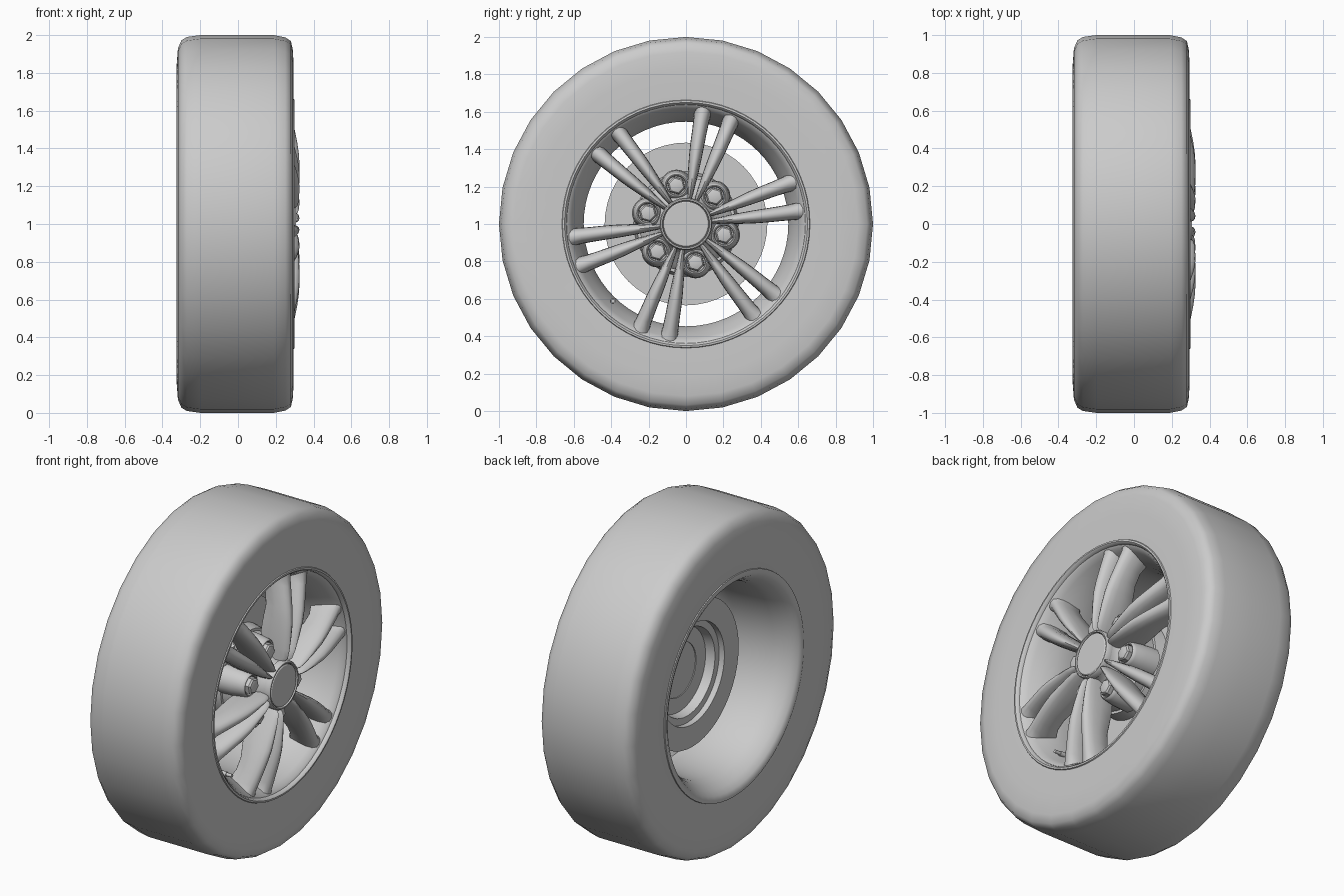
import bpy, bmesh
from math import pi, cos, sin, radians

AXLE_Z = 1.0


def finish(name, bm, angle=40):
    bmesh.ops.recalc_face_normals(bm, faces=bm.faces[:])
    me = bpy.data.meshes.new(name)
    bm.to_mesh(me)
    bm.free()
    ob = bpy.data.objects.new(name, me)
    bpy.context.collection.objects.link(ob)
    bpy.ops.object.select_all(action='DESELECT')
    ob.select_set(True)
    bpy.context.view_layer.objects.active = ob
    bpy.ops.object.shade_smooth_by_angle(angle=radians(angle))
    return ob


def lathe(name, profile, n, closed=False, centre=(0, 0), angle=40, turn=0):
    """Turn an (x, radius) profile about an axis parallel to x; radius 0 is a pole."""
    bm = bmesh.new()
    cy, cz = centre
    rings = []
    for x, r in profile:
        if r == 0:
            rings.append([bm.verts.new((x, cy, AXLE_Z + cz))] * n)
        else:
            rings.append([bm.verts.new((x, cy + r * cos(2 * pi * i / n + turn),
                                        AXLE_Z + cz + r * sin(2 * pi * i / n + turn)))
                          for i in range(n)])
    pairs = list(zip(rings, rings[1:]))
    if closed:
        pairs.append((rings[-1], rings[0]))
    for a, b in pairs:
        for i in range(n):
            j = (i + 1) % n
            quad = list(dict.fromkeys((a[i], a[j], b[j], b[i])))
            bm.faces.new(quad)
    return finish(name, bm, angle)


def polar(r, deg):
    return r * cos(radians(deg)), r * sin(radians(deg))


# tyre: flat tread, rounded shoulders, flat sidewalls
lathe("tyre", [(-0.315, 0.655), (-0.325, 0.72), (-0.325, 0.84), (-0.318, 0.93),
               (-0.30, 0.972), (-0.27, 0.99), (-0.20, 1.0), (0.0, 1.0), (0.19, 1.0),
               (0.25, 0.988), (0.28, 0.968), (0.291, 0.92), (0.295, 0.82),
               (0.292, 0.655)], 32, closed=True, angle=60)

# rim: rolled lips at both ends joined by a barrel, dished at the front
lathe("rim", [(-0.30, 0.665), (-0.322, 0.66), (-0.324, 0.645), (-0.312, 0.62),
              (-0.28, 0.597), (-0.24, 0.575), (-0.19, 0.56), (-0.05, 0.548),
              (0.06, 0.547), (0.13, 0.56), (0.19, 0.583), (0.24, 0.608),
              (0.27, 0.626), (0.277, 0.638), (0.292, 0.642), (0.299, 0.65),
              (0.298, 0.66), (0.285, 0.667), (0.26, 0.655), (0.10, 0.585),
              (-0.05, 0.566), (-0.18, 0.578), (-0.27, 0.64)],
      64, closed=True)

# brake disc with a raised hat
lathe("brake_disc", [(-0.045, 0.30), (-0.045, 0.435), (0.0, 0.435), (0.0, 0.28),
                     (0.07, 0.265), (0.07, 0.16), (0.045, 0.16), (0.045, 0.25),
                     (-0.01, 0.26), (-0.01, 0.30)], 48, closed=True, angle=30)

# hub body, cap surround and centre cap
lathe("hub", [(0.05, 0), (0.05, 0.25), (0.13, 0.25), (0.17, 0.215), (0.20, 0.16),
              (0.25, 0.135), (0.285, 0.135), (0.285, 0)], 48, angle=35)
lathe("cap_ring", [(0.27, 0.125), (0.27, 0.14), (0.30, 0.14), (0.308, 0.134),
                   (0.308, 0.127), (0.30, 0.123)], 48, closed=True)
lathe("centre_cap", [(0.27, 0), (0.27, 0.121), (0.302, 0.121), (0.306, 0.115), (0.306, 0)],
      48, angle=30)

# lug bosses and hex nuts between the spoke pairs
for k in range(6):
    a = 44 + 60 * k
    c = polar(0.212, a)
    lathe(f"lug_boss_{k}", [(0.06, 0.085), (0.15, 0.08), (0.21, 0.07), (0.225, 0.066),
                            (0.23, 0.06), (0.227, 0.054), (0.21, 0.05), (0.21, 0)],
          28, centre=c)
    lathe(f"lug_nut_{k}", [(0.20, 0), (0.20, 0.05), (0.243, 0.048), (0.252, 0.040),
                           (0.256, 0.028), (0.256, 0)], 6, centre=c, angle=25,
          turn=radians(a))

# twin spokes: (radius, offset from pair centre, half width, ridge x, back x)
STATIONS = [(0.135, 0.020, 0.012, 0.296, 0.16), (0.155, 0.022, 0.015, 0.315, 0.15),
            (0.20, 0.029, 0.021, 0.322, 0.14), (0.28, 0.040, 0.029, 0.325, 0.14),
            (0.36, 0.051, 0.035, 0.324, 0.15), (0.43, 0.060, 0.038, 0.314, 0.16),
            (0.50, 0.068, 0.040, 0.300, 0.15), (0.56, 0.075, 0.043, 0.288, 0.12),
            (0.60, 0.079, 0.047, 0.279, 0.10), (0.632, 0.082, 0.050, 0.272, 0.22)]
# cross-section: (fraction of half width, fraction of depth below the ridge)
SECTION = [(0, 0), (0.4, 0.03), (0.75, 0.14), (0.95, 0.32), (1, 0.55), (0.9, 0.95),
           (0.7, 1), (-0.7, 1), (-0.9, 0.95), (-1, 0.55), (-0.95, 0.32),
           (-0.75, 0.14), (-0.4, 0.03)]


def spoke(name, deg, side):
    bm = bmesh.new()
    ca, sa = cos(radians(deg)), sin(radians(deg))
    rings = []
    for r, off, hw, front, back in STATIONS:
        ring = []
        for u, d in SECTION:
            t = side * off + u * hw
            ring.append(bm.verts.new((front - d * (front - back),
                                      r * ca - t * sa, AXLE_Z + r * sa + t * ca)))
        rings.append(ring)
    n = len(SECTION)
    for a, b in zip(rings, rings[1:]):
        for i in range(n):
            bm.faces.new((a[i], a[(i + 1) % n], b[(i + 1) % n], b[i]))
    bm.faces.new(rings[0])
    bm.faces.new(rings[-1])
    finish(name, bm, 50)


for k in range(6):
    for side in (-1, 1):
        spoke(f"spoke_{k}_{'a' if side < 0 else 'b'}", 14 + 60 * k, side)

# tyre valve
lathe("valve", [(0.10, 0), (0.10, 0.014), (0.20, 0.014), (0.20, 0.010), (0.235, 0.010),
                (0.235, 0)], 12, centre=polar(0.567, 226.5))
